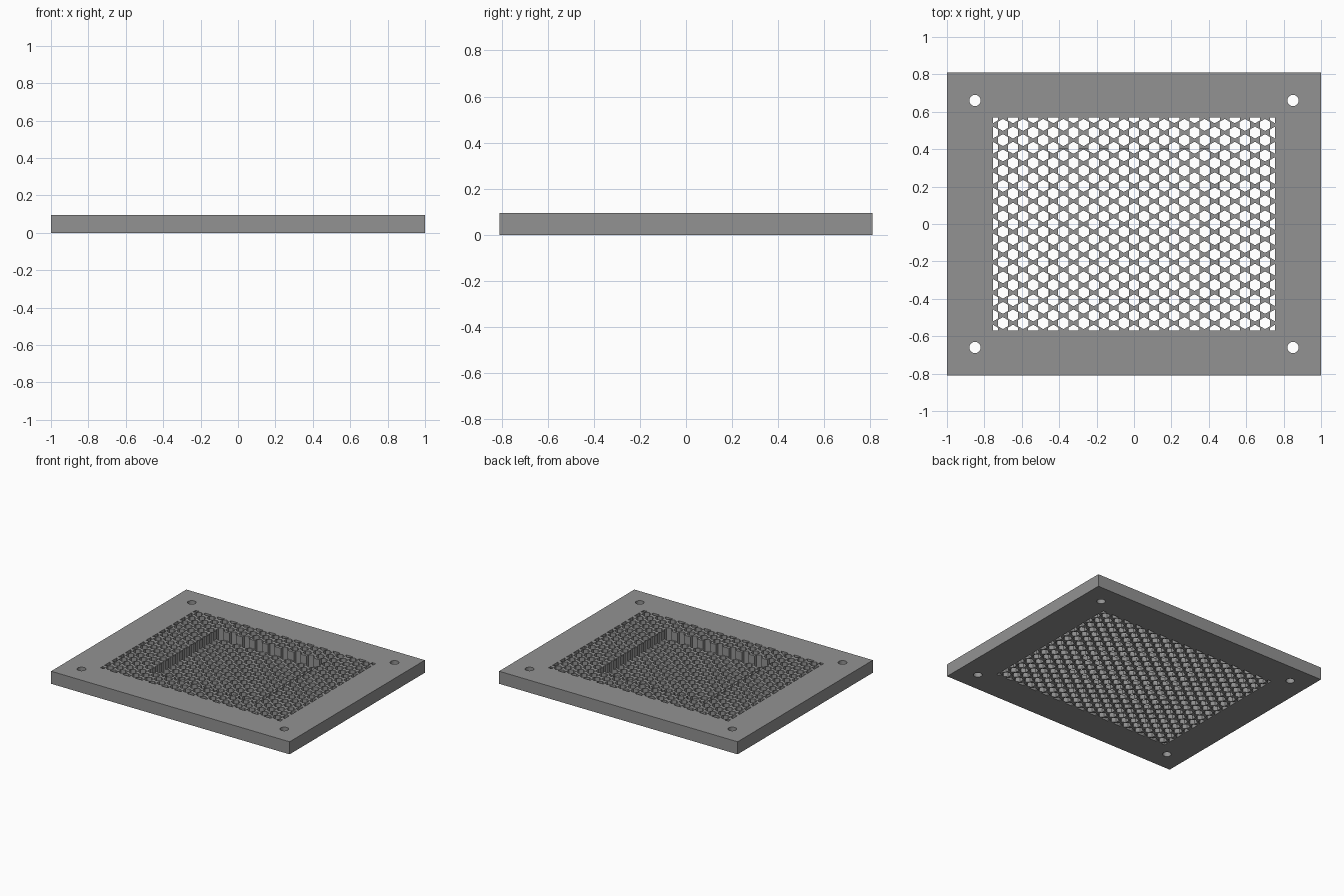
import bpy, bmesh, math

if "Cube" in bpy.data.objects:
    bpy.data.objects.remove(bpy.data.objects["Cube"])

WIDTH, DEPTH, HEIGHT = 2.0, 1.62, 0.095
STEP_X, STEP_Y = 0.0539, 0.04075     # half pitches of the staggered hole pattern
COLS, ROWS = 14, 14                  # half pitches from the centre to the edge
HEX_R = 0.032
FLOOR = 0.03                         # thickness left under the recess

grey = bpy.data.materials.new("plain grey")
grey.diffuse_color = (0.29, 0.29, 0.29, 1)
grey.use_nodes = True
grey.node_tree.nodes["Principled BSDF"].inputs["Base Color"].default_value = grey.diffuse_color


def prism(bm, points, z0, z1):
    """Closed prism over a counter-clockwise outline."""
    low = [bm.verts.new((x, y, z0)) for x, y in points]
    top = [bm.verts.new((x, y, z1)) for x, y in points]
    bm.faces.new(low[::-1])
    bm.faces.new(top)
    n = len(points)
    for i in range(n):
        j = (i + 1) % n
        bm.faces.new((low[i], low[j], top[j], top[i]))


def make(name, outlines, z0, z1):
    bm = bmesh.new()
    for points in outlines:
        prism(bm, points, z0, z1)
    mesh = bpy.data.meshes.new(name)
    bm.to_mesh(mesh)
    bm.free()
    mesh.materials.append(grey)
    ob = bpy.data.objects.new(name, mesh)
    bpy.context.collection.objects.link(ob)
    return ob


def rect(hx, hy):
    return [(-hx, -hy), (hx, -hy), (hx, hy), (-hx, hy)]


def ngon(cx, cy, r, n):
    return [(cx + r * math.cos(math.tau * (i + 0.5) / n),
             cy + r * math.sin(math.tau * (i + 0.5) / n)) for i in range(n)]


def clipped_hex(cx, cy):
    """Hexagon kept inside the rectangular vent field."""
    lx, ly = COLS * STEP_X, ROWS * STEP_Y
    pts = [(round(max(-lx, min(lx, x)), 5), round(max(-ly, min(ly, y)), 5))
           for x, y in ngon(cx, cy, HEX_R, 6)]
    return list(dict.fromkeys(pts))


# Base plate
plate = make("vent_plate", [rect(WIDTH / 2, DEPTH / 2)], 0, HEIGHT)

# Rectangular recess in the top
recess = make("recess_cutter", [rect(0.45, 0.4)], FLOOR, 0.2)

# Staggered hexagonal vents and the four screw holes
holes = [clipped_hex(i * STEP_X, j * STEP_Y)
         for i in range(-COLS, COLS + 1)
         for j in range(-ROWS, ROWS + 1) if (i + j) % 2 == 0]
holes += [ngon(sx * 0.85, sy * 0.66, 0.03, 32) for sx in (-1, 1) for sy in (-1, 1)]
vents = make("hole_cutter", holes, -0.1, 0.25)

# Cut, then bake the result
for cutter in (recess, vents):
    mod = plate.modifiers.new(cutter.name, 'BOOLEAN')
    mod.operation = 'DIFFERENCE'
    mod.solver = 'EXACT'
    mod.object = cutter
    cutter.hide_render = True
bpy.context.view_layer.update()
baked = bpy.data.meshes.new_from_object(
    plate.evaluated_get(bpy.context.evaluated_depsgraph_get()))
plate.modifiers.clear()
plate.data = baked
for cutter in (recess, vents):
    bpy.data.objects.remove(cutter)
